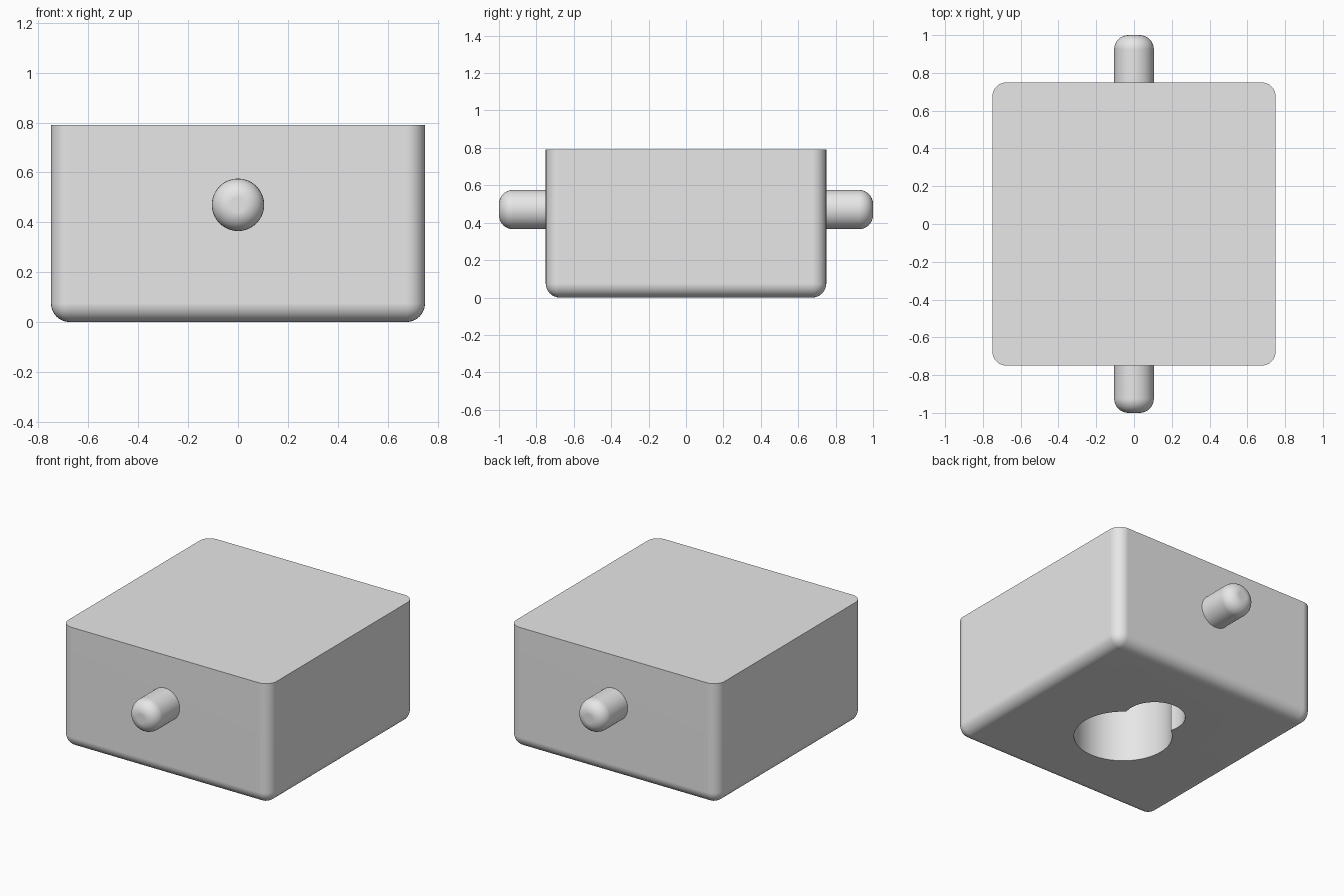
import bpy
import bmesh
from math import radians
from mathutils import Matrix

old = bpy.data.objects.get("Cube")
if old:
    bpy.data.objects.remove(old, do_unlink=True)

grey = bpy.data.materials.new("light grey")
grey.use_nodes = True
grey.diffuse_color = (0.8, 0.8, 0.8, 1)
grey.node_tree.nodes["Principled BSDF"].inputs["Base Color"].default_value = (0.8, 0.8, 0.8, 1)

WIDTH, HEIGHT, ROUND = 1.5, 0.79, 0.075


def finish(name, bm):
    mesh = bpy.data.meshes.new(name)
    bm.to_mesh(mesh)
    bm.free()
    mesh.materials.append(grey)
    obj = bpy.data.objects.new(name, mesh)
    bpy.context.collection.objects.link(obj)
    return obj


def activate(obj):
    bpy.ops.object.select_all(action="DESELECT")
    obj.select_set(True)
    bpy.context.view_layer.objects.active = obj


def smooth(obj):
    activate(obj)
    bpy.ops.object.shade_smooth_by_angle(angle=radians(30))
    normals = obj.modifiers.new("even shading", "WEIGHTED_NORMAL")
    normals.keep_sharp = True


def cylinder(radius, length):
    bm = bmesh.new()
    bmesh.ops.create_cone(bm, cap_ends=True, segments=64, radius1=radius,
                          radius2=radius, depth=length)
    return bm


# Block: rounded everywhere except around the flat top
bm = bmesh.new()
bmesh.ops.create_cube(bm, size=1)
bmesh.ops.scale(bm, vec=(WIDTH, WIDTH, HEIGHT), verts=bm.verts)
bmesh.ops.translate(bm, vec=(0, 0, HEIGHT / 2), verts=bm.verts)
edges = [e for e in bm.edges if min(v.co.z for v in e.verts) < 0.01]
bmesh.ops.bevel(bm, geom=edges, offset=ROUND, segments=8, profile=0.5, affect="EDGES")
block = finish("block", bm)

# Keyhole recess in the underside, cut by a large and a small cylinder
for name, radius, y in (("large_hole_cutter", 0.29, -0.1), ("small_hole_cutter", 0.18, 0.19)):
    bm = cylinder(radius, 1)
    bmesh.ops.translate(bm, vec=(0, y, 0), verts=bm.verts)
    cutter = finish(name, bm)
    cutter.hide_render = True
    cut = block.modifiers.new(name, "BOOLEAN")
    cut.operation = "DIFFERENCE"
    cut.solver = "EXACT"
    cut.object = cutter
    activate(block)
    bpy.ops.object.modifier_apply(modifier=cut.name)
    bpy.data.objects.remove(cutter, do_unlink=True)
smooth(block)

# Round-ended pins on the front and back
for name, side in (("front_pin", -1), ("back_pin", 1)):
    bm = cylinder(0.105, 0.35)
    rim = [e for e in bm.edges if all(v.co.z > 0 for v in e.verts)]
    bmesh.ops.bevel(bm, geom=rim, offset=ROUND, segments=8, profile=0.5, affect="EDGES")
    bmesh.ops.rotate(bm, cent=(0, 0, 0), verts=bm.verts,
                     matrix=Matrix.Rotation(radians(-90 * side), 3, "X"))
    bmesh.ops.translate(bm, vec=(0, side * 0.825, 0.47), verts=bm.verts)
    smooth(finish(name, bm))
